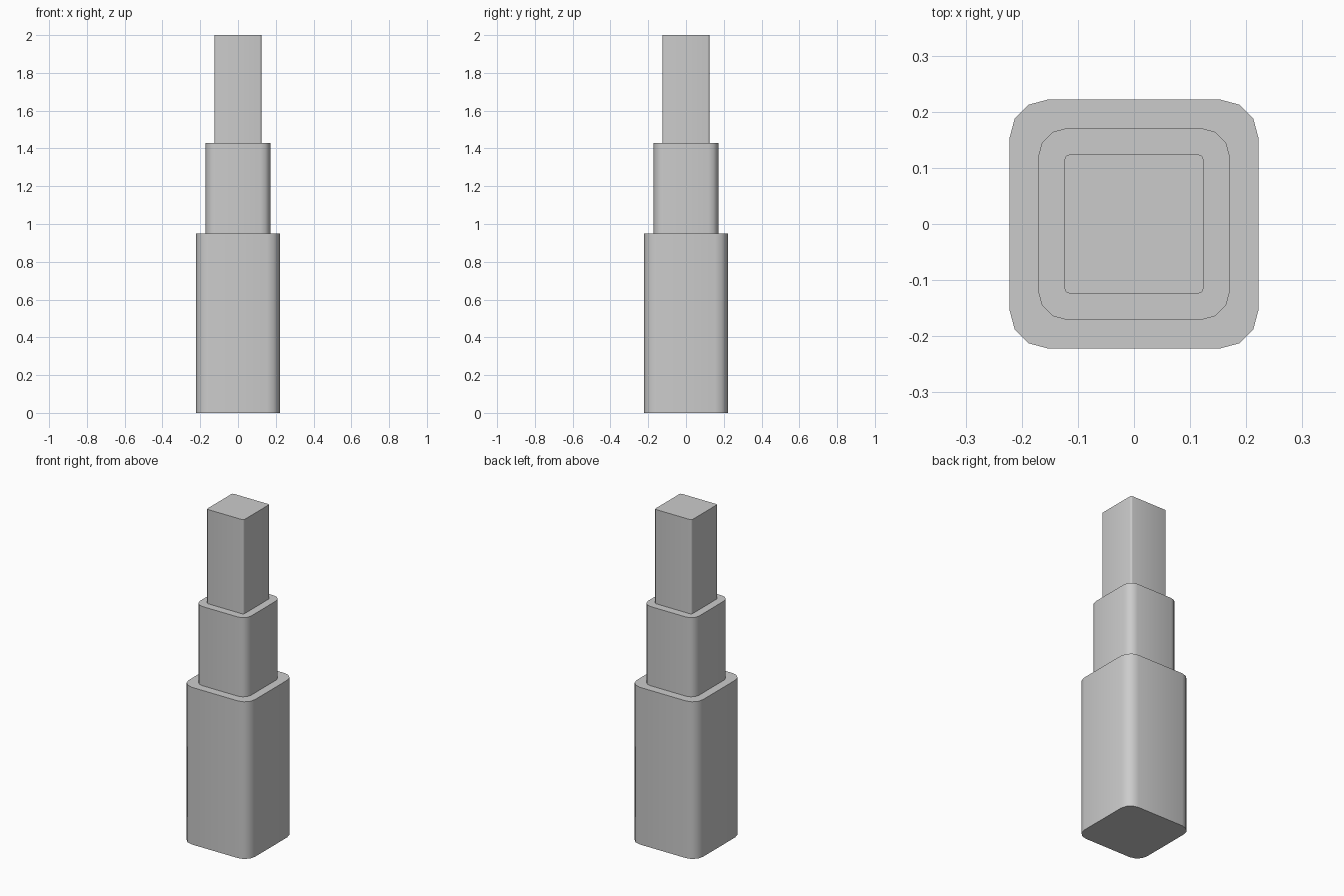
import bpy, bmesh, math

if "Cube" in bpy.data.objects:
    bpy.data.objects.remove(bpy.data.objects["Cube"])


def tier(name, half, radius, z0, z1, segments=3):
    """Square column with rounded vertical corners."""
    bm = bmesh.new()
    ring = []
    c = half - radius
    for q, (sx, sy) in enumerate([(1, 1), (-1, 1), (-1, -1), (1, -1)]):
        for i in range(segments + 1):
            a = math.pi / 2 * (q + i / segments)
            ring.append(bm.verts.new((sx * c + radius * math.cos(a),
                                      sy * c + radius * math.sin(a), z0)))
    base = bm.faces.new(ring)
    out = bmesh.ops.extrude_face_region(bm, geom=[base], use_keep_orig=True)
    top = [v for v in out["geom"] if isinstance(v, bmesh.types.BMVert)]
    bmesh.ops.translate(bm, verts=top, vec=(0, 0, z1 - z0))
    bmesh.ops.recalc_face_normals(bm, faces=bm.faces)
    mesh = bpy.data.meshes.new(name)
    bm.to_mesh(mesh)
    bm.free()
    obj = bpy.data.objects.new(name, mesh)
    bpy.context.collection.objects.link(obj)
    # Smooth corner shading, crisp top and bottom rims
    bpy.ops.object.select_all(action='DESELECT')
    obj.select_set(True)
    bpy.context.view_layer.objects.active = obj
    bpy.ops.object.shade_smooth_by_angle(angle=math.radians(40))
    return obj


# Three stacked, shrinking tiers
tier("lower_tier", 0.2215, 0.067, 0.0, 0.951)
tier("middle_tier", 0.171, 0.052, 0.951, 1.43)
tier("upper_tier", 0.124, 0.01, 1.43, 2.0)
